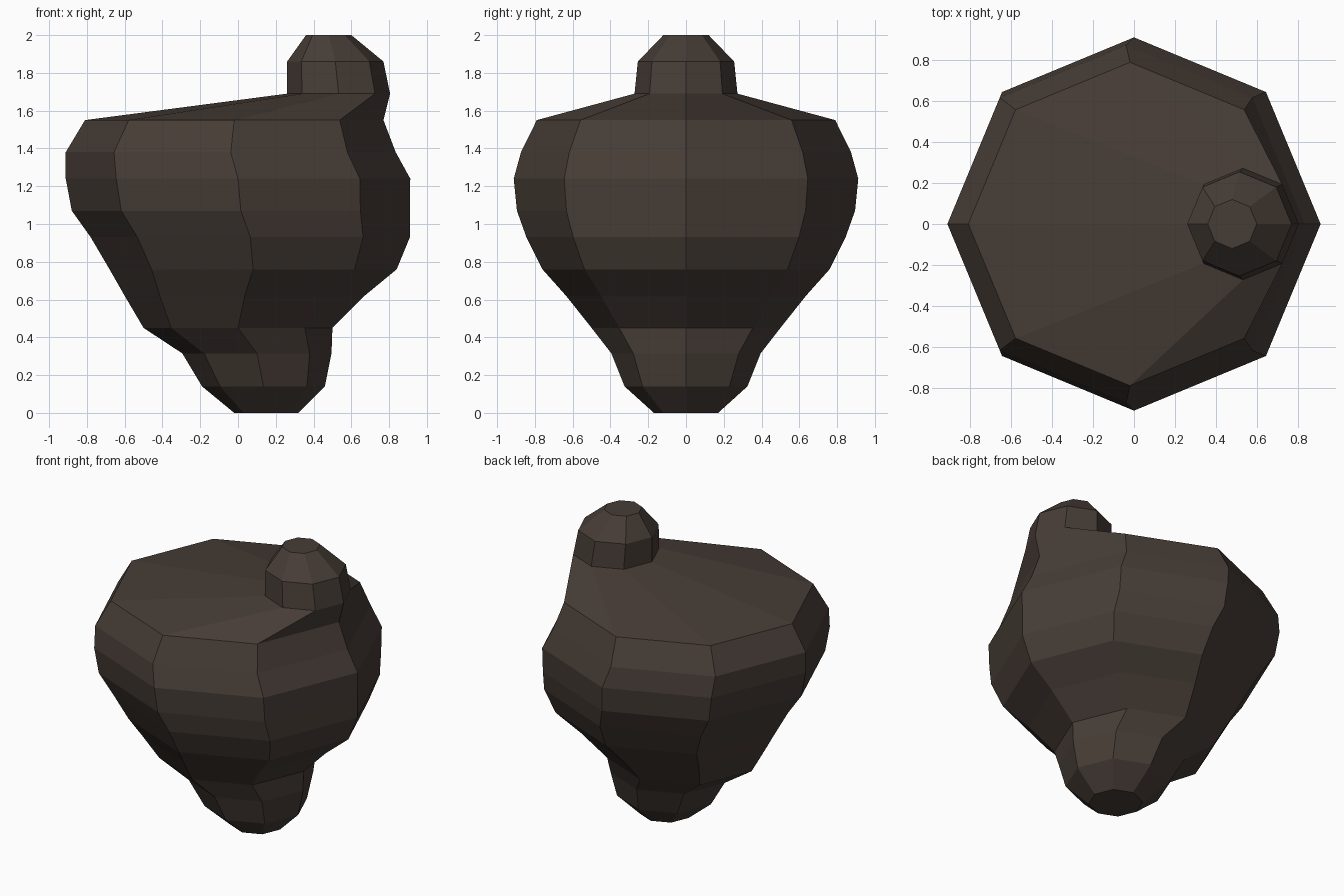
import bpy, bmesh, math

if "Cube" in bpy.data.objects:
    bpy.data.objects.remove(bpy.data.objects["Cube"])

# one flat dark brown
brown = bpy.data.materials.new("dark_brown")
brown.diffuse_color = (0.062, 0.046, 0.037, 1)
brown.use_nodes = True
brown.node_tree.nodes["Principled BSDF"].inputs["Base Color"].default_value = brown.diffuse_color

SIDES = 8
# height, left edge x, right edge x of each octagonal ring
RINGS = [
    # foot
    (0.00, -0.02, 0.32), (0.14, -0.19, 0.46), (0.315, -0.295, 0.495),
    # bulging body
    (0.45, -0.50, 0.50), (0.62, -0.60, 0.67), (0.76, -0.68, 0.84),
    (0.93, -0.78, 0.91), (1.07, -0.88, 0.91), (1.24, -0.912, 0.912),
    (1.38, -0.912, 0.835), (1.55, -0.81, 0.77),
    # off-centre knob
    (1.69, 0.26, 0.805), (1.86, 0.26, 0.77), (2.00, 0.36, 0.60),
]


def loft(name, rings):
    bm = bmesh.new()
    loops = []
    for z, left, right in rings:
        cx, r = (left + right) / 2, (right - left) / 2
        loops.append([bm.verts.new((cx + r * math.cos(k * math.tau / SIDES),
                                    r * math.sin(k * math.tau / SIDES), z))
                      for k in range(SIDES)])
    for low, high in zip(loops, loops[1:]):
        for k in range(SIDES):
            j = (k + 1) % SIDES
            bm.faces.new((low[k], low[j], high[j], high[k]))
    bm.faces.new(loops[0][::-1])
    bm.faces.new(loops[-1])
    bmesh.ops.recalc_face_normals(bm, faces=bm.faces)
    mesh = bpy.data.meshes.new(name)
    bm.to_mesh(mesh)
    bm.free()
    mesh.materials.append(brown)
    obj = bpy.data.objects.new(name, mesh)
    bpy.context.collection.objects.link(obj)
    return obj


# foot, body and knob are one continuous skin
loft("lopsided_body", RINGS)
